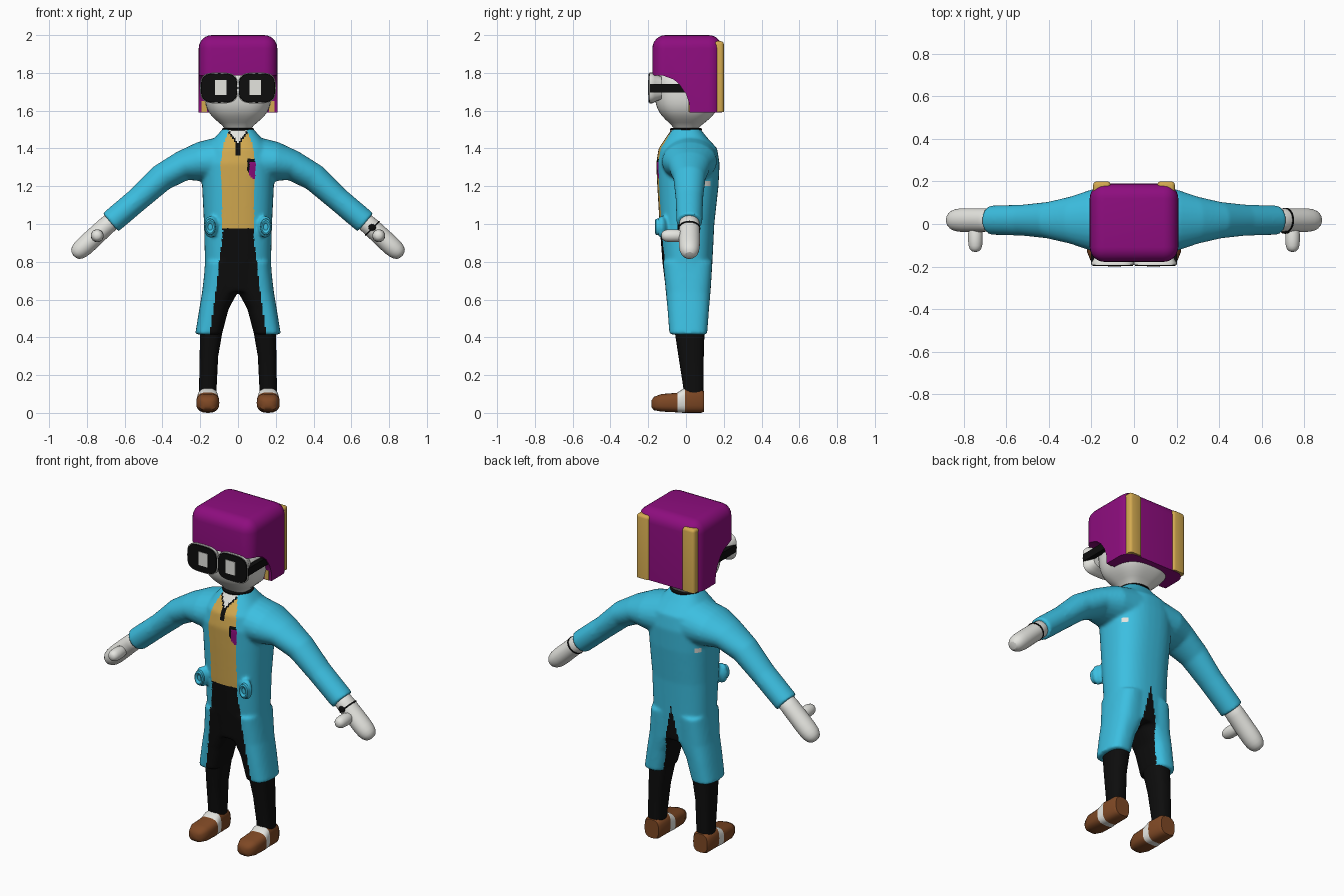
import bpy, bmesh, math
from mathutils import Vector, Matrix

if "Cube" in bpy.data.objects:
    bpy.data.objects.remove(bpy.data.objects["Cube"])


def material(name, rgb):
    m = bpy.data.materials.new(name)
    m.use_nodes = True
    m.diffuse_color = (*rgb, 1)
    m.node_tree.nodes["Principled BSDF"].inputs["Base Color"].default_value = (*rgb, 1)
    return m


TEAL = material("coat blue", (0.045, 0.52, 0.75))
BLACK = material("black", (0.004, 0.004, 0.004))
GOLD = material("gold", (0.65, 0.40, 0.08))
WHITE = material("pale grey", (0.78, 0.78, 0.74))
PURPLE = material("purple", (0.27, 0.004, 0.21))
BROWN = material("brown", (0.21, 0.065, 0.018))
parts = []


def finish(name, bm, *mats):
    bmesh.ops.recalc_face_normals(bm, faces=bm.faces)
    me = bpy.data.meshes.new(name)
    bm.to_mesh(me)
    bm.free()
    ob = bpy.data.objects.new(name, me)
    bpy.context.collection.objects.link(ob)
    for m in mats:
        me.materials.append(m)
    parts.append(ob)
    return ob


def loft(bm, rings, power=2.0, n=24):
    """Skin superellipse rings, each given as centre, half axis u, half axis v."""
    def soft(t):
        return math.copysign(abs(t) ** (2 / power), t)
    loops = []
    for c, u, v in rings:
        angles = [2 * math.pi * i / n for i in range(n)]
        loops.append([bm.verts.new(Vector(c) + Vector(u) * soft(math.cos(a)) + Vector(v) * soft(math.sin(a)))
                      for a in angles])
    for a, b in zip(loops, loops[1:]):
        for i in range(n):
            bm.faces.new((a[i], a[(i + 1) % n], b[(i + 1) % n], b[i]))
    bm.faces.new(loops[0])
    bm.faces.new(loops[-1])


def upright(rows):
    """Rows of z, x0, x1, y0, y1 become horizontal rings."""
    return [(((a + b) / 2, (c + d) / 2, z), ((b - a) / 2, 0, 0), (0, (d - c) / 2, 0))
            for z, a, b, c, d in rows]


def limb(rows, s, yc=0.018):
    """Rows of x, z, half height, half depth become rings along an arm."""
    out = []
    for i, (x, z, h, w) in enumerate(rows):
        p, q = rows[max(i - 1, 0)], rows[min(i + 1, len(rows) - 1)]
        d = Vector((q[0] - p[0], q[1] - p[1])).normalized()
        out.append(((s * x, yc, z), (-s * d.y * h, 0, d.x * h), (0, w, 0)))
    return out


def box(bm, x0, x1, y0, y1, z0, z1):
    m = Matrix.Translation(((x0 + x1) / 2, (y0 + y1) / 2, (z0 + z1) / 2))
    m = m @ Matrix.Diagonal((x1 - x0, y1 - y0, z1 - z0, 1))
    return bmesh.ops.create_cube(bm, size=1, matrix=m)["verts"]


def ball(bm, centre, radii):
    m = Matrix.Translation(centre) @ Matrix.Diagonal((*radii, 1))
    bmesh.ops.create_uvsphere(bm, u_segments=20, v_segments=12, radius=1, matrix=m)


def bake(ob):
    bpy.ops.object.select_all(action="DESELECT")
    ob.select_set(True)
    bpy.context.view_layer.objects.active = ob
    bpy.ops.object.convert(target="MESH")


def lerp(table, z):
    for (z0, a), (z1, b) in zip(table, table[1:]):
        if z <= z1:
            return a + (b - a) * max(0, (z - z0) / (z1 - z0))
    return table[-1][1]


# Coat, shirt and upper trousers: one blended body
bm = bmesh.new()
loft(bm, upright([(z, -x, x, a, b) for z, x, a, b in (
    (0.64, 0.185, -0.105, 0.13), (0.8, 0.175, -0.125, 0.14), (1.0, 0.18, -0.14, 0.15),
    (1.2, 0.19, -0.152, 0.172), (1.32, 0.195, -0.158, 0.178), (1.40, 0.17, -0.145, 0.165),
    (1.46, 0.12, -0.105, 0.11), (1.505, 0.08, -0.075, 0.075))]), 2.5, 40)
for s in (-1, 1):
    loft(bm, upright([(z, s * a, s * b, c, d) for z, a, b, c, d in (
        (0.415, 0.085, 0.227, -0.088, 0.112), (0.55, 0.05, 0.205, -0.098, 0.122),
        (0.64, 0.0, 0.19, -0.107, 0.13), (0.8, 0.0, 0.172, -0.122, 0.14))]), 2.6, 32)
    loft(bm, limb([(0.08, 1.335, 0.13, 0.15), (0.2, 1.33, 0.105, 0.145), (0.295, 1.307, 0.08, 0.112),
                   (0.405, 1.245, 0.073, 0.086), (0.525, 1.135, 0.064, 0.073), (0.675, 1.008, 0.064, 0.069)], s))
    ball(bm, (s * 0.145, -0.13, 0.985), (0.037, 0.028, 0.06))
body = finish("coat_and_shirt", bm, TEAL, BLACK, GOLD, WHITE, PURPLE)
remesh = body.modifiers.new("blend", "REMESH")
remesh.mode, remesh.voxel_size = "VOXEL", 0.009
smooth = body.modifiers.new("soften", "SMOOTH")
smooth.factor, smooth.iterations = 0.5, 7
bake(body)

edge = [(0.42, 0.15), (0.6, 0.122), (0.8, 0.1), (0.95, 0.08), (1.1, 0.086),
        (1.3, 0.094), (1.42, 0.078), (1.5, 0.045)]


def body_colour(c):
    x, y, z = abs(c.x), c.y, c.z
    if y > 0.01:
        if z < 0.85 and x < (0.85 - z) * 0.22:
            return 1
        heart = math.hypot(y - 0.115, z - 1.215) < 0.016 and x < 0.2
        return 3 if heart else 0
    if x > lerp(edge, z):
        return 0
    if z < 0.98:
        return 1
    v = x - (z - 1.43) * 0.75
    if z > 1.43 and v < 0.012:
        return 3 if v < 0 else 1
    if 1.36 < z < 1.45 and x < 0.009:
        return 1
    if c.x > 0.048 + max(0, 1.29 - z) * 0.5 and 1.235 < z < 1.345:
        return 1 if c.x < 0.062 or z > 1.33 else 4
    return 2


body.data.materials.clear()
for m in (TEAL, BLACK, GOLD, WHITE, PURPLE):
    body.data.materials.append(m)
for p in body.data.polygons:
    p.material_index = body_colour(p.center)

# Neck band
bm = bmesh.new()
loft(bm, upright([(z, -r, r, -r, r) for z, r in ((1.493, 0.08), (1.497, 0.086), (1.504, 0.086), (1.508, 0.078))]))
finish("neck_band", bm, BLACK)

# Head
bm = bmesh.new()
loft(bm, upright([(z, -x, x, a, b) for z, x, a, b in (
    (1.47, 0.065, -0.06, 0.06), (1.51, 0.068, -0.062, 0.062), (1.535, 0.1, -0.09, 0.1),
    (1.57, 0.142, -0.128, 0.14), (1.61, 0.167, -0.155, 0.172), (1.66, 0.178, -0.166, 0.176),
    (1.72, 0.181, -0.17, 0.176), (1.85, 0.178, -0.165, 0.17))]), 2.8, 32)
head = finish("head", bm, WHITE)
head.modifiers.new("round", "SUBSURF").levels = 1

# Hair: rounded block with the face opening cut away
bm = bmesh.new()
box(bm, -0.208, 0.208, -0.178, 0.19, 1.59, 2.0)
edges = [e for e in bm.edges if max(v.co.z for v in e.verts) > 1.9]
bmesh.ops.bevel(bm, geom=edges, offset=0.07, segments=6, profile=0.5, affect="EDGES")
hair = finish("hair", bm, PURPLE)
bm = bmesh.new()
outline = [(-0.4, 1.5), (0.02, 1.5), (0.017, 1.64), (0.0, 1.69), (-0.03, 1.735),
           (-0.065, 1.765), (-0.12, 1.785), (-0.4, 1.795)]
face = bm.faces.new([bm.verts.new((-0.4, y, z)) for y, z in outline])
ext = bmesh.ops.extrude_face_region(bm, geom=[face])["geom"]
bmesh.ops.translate(bm, verts=[g for g in ext if isinstance(g, bmesh.types.BMVert)], vec=(0.8, 0, 0))
cutter = finish("hair_cutter", bm)
cut = hair.modifiers.new("face opening", "BOOLEAN")
cut.object, cut.operation, cut.solver = cutter, "DIFFERENCE", "EXACT"
bake(hair)
parts.remove(cutter)
bpy.data.objects.remove(cutter)

for s, side in ((-1, "right"), (1, "left")):
    # Gold hair stripes, with the thin inner lock beside the cheek
    bm = bmesh.new()
    box(bm, *sorted((s * 0.11, s * 0.192)), 0.14, 0.2, 1.592, 1.968)
    bmesh.ops.bevel(bm, geom=[e for e in bm.edges if max(v.co.z for v in e.verts) > 1.9],
                    offset=0.016, segments=3, profile=0.5, affect="EDGES")
    box(bm, *sorted((s * 0.165, s * 0.192)), 0.012, 0.02, 1.592, 1.65)
    finish(side + "_hair_stripe", bm, GOLD)

    # Goggles: pale shell, black face, pale lens, black strap
    def disc(name, mat, power, rows):
        b = bmesh.new()
        loft(b, [((s * 0.1, y, 1.72), (hx, 0, 0), (0, 0, hz)) for y, hx, hz in rows], power, 32)
        finish(side + name, b, mat)
    disc("_goggle_shell", WHITE, 3.4, ((-0.13, 0.075, 0.06), (-0.165, 0.09, 0.074),
                                     (-0.18, 0.1, 0.082), (-0.192, 0.1, 0.082)))
    disc("_goggle_face", BLACK, 3.4, ((-0.19, 0.097, 0.079), (-0.198, 0.094, 0.076)))
    bm = bmesh.new()
    box(bm, *sorted((s * 0.06, s * 0.121)), -0.201, -0.196, 1.682, 1.762)
    finish(side + "_lens", bm, WHITE)
    bm = bmesh.new()
    box(bm, *sorted((s * 0.172, s * 0.201)), -0.19, 0.03, 1.697, 1.742)
    finish(side + "_goggle_strap", bm, BLACK)

    # Mitten hand and thumb
    bm = bmesh.new()
    loft(bm, limb([(0.65, 1.03, 0.05, 0.055), (0.70, 0.988, 0.05, 0.055), (0.76, 0.932, 0.051, 0.056),
                   (0.82, 0.876, 0.053, 0.057), (0.853, 0.847, 0.045, 0.048), (0.871, 0.831, 0.022, 0.025)], s))
    loft(bm, [((s * 0.745, y, 0.938), (r, 0, 0), (0, 0, r)) for y, r in (
        (0.0, 0.036), (-0.09, 0.036), (-0.118, 0.03), (-0.132, 0.013))], n=16)
    hand = finish(side + "_hand", bm, WHITE)
    hand.modifiers.new("round", "SUBSURF").levels = 1

    # Pocket ring
    bm = bmesh.new()
    loft(bm, [((s * 0.147, y, 0.985), (r, 0, 0), (0, 0, r * 1.5)) for y, r in (
        (-0.14, 0.03), (-0.16, 0.028), (-0.164, 0.022), (-0.16, 0.014), (-0.15, 0.01))], n=20)
    finish(side + "_pocket_ring", bm, TEAL)

    # Trouser leg
    bm = bmesh.new()
    loft(bm, upright([(z, s * a, s * b, c, d) for z, a, b, c, d in (
        (0.08, 0.115, 0.207, -0.01, 0.09), (0.14, 0.113, 0.206, -0.015, 0.092),
        (0.3, 0.105, 0.203, -0.04, 0.094), (0.5, 0.07, 0.2, -0.07, 0.1))]), 2.6)
    finish(side + "_trouser_leg", bm, BLACK)

    # Shoe with pale middle band
    bm = bmesh.new()
    loft(bm, [((s * 0.16, y, (a + b) / 2), (w, 0, 0), (0, 0, (b - a) / 2)) for y, w, a, b in (
        (-0.183, 0.02, 0.03, 0.065), (-0.17, 0.045, 0.014, 0.085), (-0.13, 0.061, 0.007, 0.1),
        (-0.05, 0.06, 0.003, 0.106), (-0.045, 0.06, 0.003, 0.108), (-0.012, 0.056, 0.0, 0.13),
        (-0.006, 0.055, 0.0, 0.13), (0.08, 0.054, 0.0, 0.125), (0.095, 0.046, 0.006, 0.115))], 2.9)
    shoe = finish(side + "_shoe", bm, BROWN, WHITE)
    for p in shoe.data.polygons:
        p.material_index = int(-0.046 < p.center.y < -0.008)

# Wrist strap and watch on the left arm
bm = bmesh.new()
loft(bm, limb([(0.709, 0.98, 0.053, 0.058), (0.715, 0.974, 0.053, 0.058)], 1))
ball(bm, (0.71, -0.038, 0.982), (0.02, 0.008, 0.018))
finish("wrist_strap", bm, BLACK)

bpy.ops.object.select_all(action="DESELECT")
for ob in parts:
    ob.select_set(True)
bpy.context.view_layer.objects.active = body
bpy.ops.object.shade_smooth_by_angle(angle=math.radians(42))
